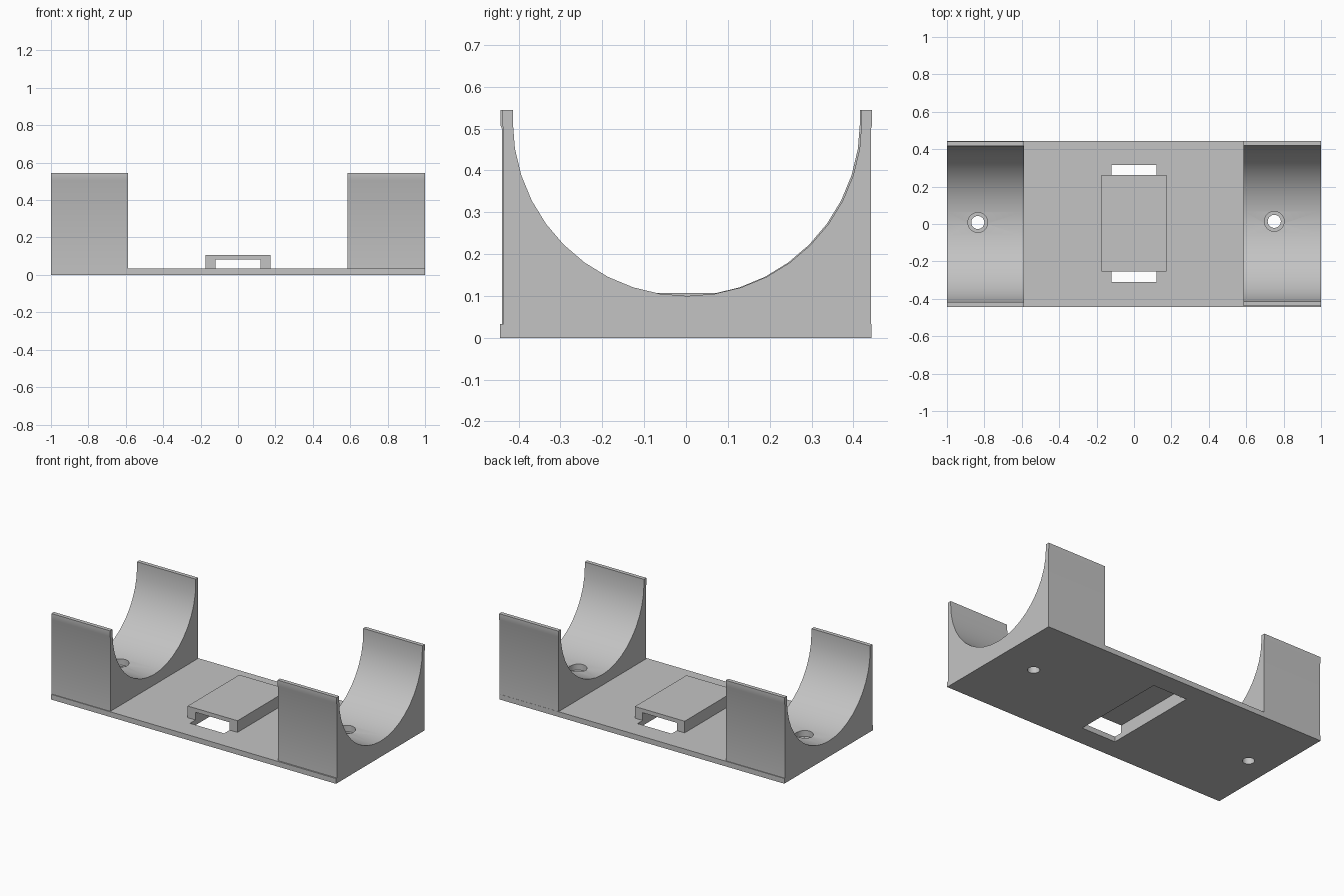
import bpy, bmesh, math

cube = bpy.data.objects.get("Cube")
if cube:
    bpy.data.objects.remove(cube, do_unlink=True)

grey = bpy.data.materials.new("plain grey")
grey.use_nodes = True
colour = (0.55, 0.55, 0.55, 1)
grey.diffuse_color = colour
grey.node_tree.nodes["Principled BSDF"].inputs["Base Color"].default_value = colour

BASE_TOP = 0.033


def finish(name, bm):
    bmesh.ops.recalc_face_normals(bm, faces=bm.faces)
    mesh = bpy.data.meshes.new(name)
    bm.to_mesh(mesh)
    bm.free()
    mesh.materials.append(grey)
    obj = bpy.data.objects.new(name, mesh)
    bpy.context.collection.objects.link(obj)
    return obj


def prism(name, points, offset):
    """Extrude a closed outline of 3D points along an offset."""
    bm = bmesh.new()
    face = bm.faces.new([bm.verts.new(p) for p in points])
    extruded = bmesh.ops.extrude_face_region(bm, geom=[face])["geom"]
    moved = [v for v in extruded if isinstance(v, bmesh.types.BMVert)]
    bmesh.ops.translate(bm, verts=moved, vec=offset)
    return finish(name, bm)


def box(name, x0, x1, y0, y1, z0, z1):
    outline = [(x0, y0, z0), (x1, y0, z0), (x1, y1, z0), (x0, y1, z0)]
    return prism(name, outline, (0, 0, z1 - z0))


def cylinder(name, x, y, radius, z0, z1):
    ring = [math.tau * i / 32 for i in range(32)]
    outline = [(x + radius * math.cos(a), y + radius * math.sin(a), z0) for a in ring]
    return prism(name, outline, (0, 0, z1 - z0))


def cut(obj, cutter):
    cutter.hide_render = True
    mod = obj.modifiers.new("cut", "BOOLEAN")
    mod.operation = "DIFFERENCE"
    mod.solver = "EXACT"
    mod.object = cutter
    bpy.ops.object.select_all(action="DESELECT")
    bpy.context.view_layer.objects.active = obj
    obj.select_set(True)
    bpy.ops.object.modifier_apply(modifier=mod.name)


def cradle(name, x0, x1, shift):
    """Block with a half-round trough running along x."""
    radius, centre_z, top = 0.417, 0.517, 0.545
    outer, lip = 0.439, 0.442
    profile = [(-outer, BASE_TOP), (outer, BASE_TOP), (outer, 0.5), (lip, 0.507),
               (lip, top), (radius, top)]
    for i in range(21):
        a = -math.pi * i / 20
        profile.append((radius * math.cos(a), centre_z + radius * math.sin(a)))
    profile += [(-radius, top), (-lip, top), (-lip, 0.507), (-outer, 0.5)]
    return prism(name, [(x0, y + shift, z) for y, z in profile], (x1 - x0, 0, 0))


# Base plate with the strap slot
base = box("base_plate", -1, 1, -0.445, 0.443, 0, BASE_TOP)
slot = box("slot_cutter", -0.12, 0.12, -0.31, 0.315, -0.1, 0.08)
cut(base, slot)
bpy.data.objects.remove(slot, do_unlink=True)

# Half-round cradles at each end, with counterbored screw holes
parts = [base]
for name, x0, x1, shift, hx, hy in (
        ("right_cradle", -1, -0.588, -0.001, -0.835, 0.008),
        ("left_cradle", 0.585, 1, 0.003, 0.75, 0.014)):
    block = cradle(name, x0, x1, shift)
    hole = cylinder("hole_cutter", hx, hy, 0.035, -0.1, 0.3)
    bore = cylinder("bore_cutter", hx, hy, 0.053, 0.065, 0.3)
    cut(base, hole)
    cut(block, hole)
    cut(block, bore)
    for cutter in (hole, bore):
        bpy.data.objects.remove(cutter, do_unlink=True)
    parts.append(block)

# Raised strap bridge over the slot
w, inner, top, under = 0.175, 0.12, 0.107, 0.082
arch = [(-w, BASE_TOP), (-inner, BASE_TOP), (-inner, under), (inner, under),
        (inner, BASE_TOP), (w, BASE_TOP), (w, top), (-w, top)]
parts.append(prism("strap_bridge", [(x, -0.255, z) for x, z in arch], (0, 0.518, 0)))

# Smooth the curved surfaces, keep the corners sharp
bpy.ops.object.select_all(action="DESELECT")
for obj in parts:
    obj.select_set(True)
bpy.context.view_layer.objects.active = base
bpy.ops.object.shade_smooth_by_angle(angle=math.radians(30))
